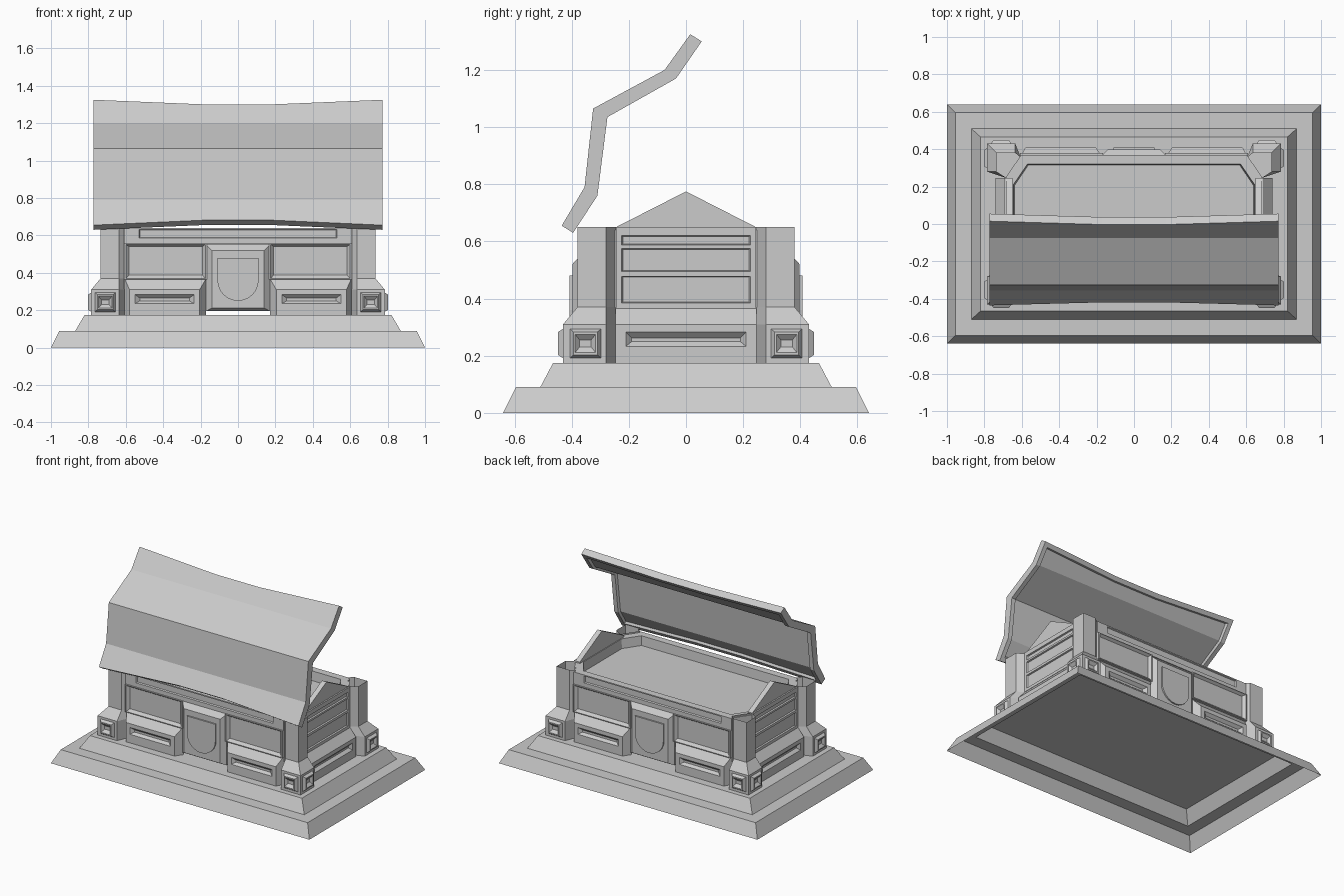
import bpy, bmesh, math

if "Cube" in bpy.data.objects:
    bpy.data.objects.remove(bpy.data.objects["Cube"])


def finish(name, bm):
    bmesh.ops.recalc_face_normals(bm, faces=bm.faces)
    me = bpy.data.meshes.new(name)
    bm.to_mesh(me)
    bm.free()
    ob = bpy.data.objects.new(name, me)
    bpy.context.collection.objects.link(ob)
    return ob


def skin(name, loops, cap=True, bottom=False):
    """Bridge a stack of closed loops of 3D points."""
    bm = bmesh.new()
    rings = [[bm.verts.new(p) for p in lp] for lp in loops]
    n = len(rings[0])
    for a, b in zip(rings, rings[1:]):
        for i in range(n):
            j = (i + 1) % n
            bm.faces.new((a[i], a[j], b[j], b[i]))
    if cap:
        bm.faces.new(rings[-1])
    if bottom:
        bm.faces.new(rings[0][::-1])
    return finish(name, bm)


def place(axis, s, u, v, d):
    return {'y': (u, s * d, v), 'x': (s * d, u, v), 'z': (u, v, d)}[axis]


def plate(name, axis, s, *rects):
    """Stepped panel: each rect is (u0, u1, v0, v1, depth)."""
    return skin(name, [[place(axis, s, u, v, d) for u, v in
                        ((a, c), (b, c), (b, e), (a, e))]
                       for a, b, c, e, d in rects])


# two-tier plinth, open underneath
plate("plinth", 'z', 1, (-1, 1, -.64, .64, 0), (-.955, .955, -.595, .595, .09),
      (-.87, .87, -.51, .51, .09), (-.82, .82, -.465, .465, .175))


# chest body with cut corners and a sunken top
def octagon(k, z):
    pts = [(.61 - k, .36 - k), (.61 - k, .36 - k), (.685 - k, .25 - k)]
    q = pts[1:]
    out = [q[1], q[0]]
    out += [(-x, y) for x, y in reversed(out)]
    out += [(-x, -y) for x, y in out]
    return [(x, y, z) for x, y in out]


skin("chest_body", [octagon(0, .195), octagon(0, .64), octagon(.04, .64),
                    octagon(.045, .575)], bottom=True)

for s in (-1, 1):
    # gable end walls
    gable = [(-.245, .2), (.245, .2), (.245, .65), (0, .775), (-.245, .65)]
    skin("gable_wall", [[(s * x, y, z) for y, z in gable] for x in (.65, .685)],
         bottom=True)

    # side panels with recesses
    for z0, z1, r0, r1 in ((.58, .65, .588, .62), (.485, .58, .495, .575),
                           (.365, .485, .385, .478)):
        plate("side_panel", 'x', s, (-.245, .245, z0, z1, .68),
              (-.245, .245, z0, z1, .695), (-.225, .225, r0, r1, .695),
              (-.22, .22, r0 + .003, r1 - .003, .685))
    plate("side_lower_panel", 'x', s, (-.247, .247, .175, .368, .69),
          (-.247, .247, .175, .31, .74), (-.21, .21, .233, .283, .74),
          (-.19, .19, .25, .262, .72))

    # front and back walls
    plate("upper_strip", 'y', s, (-.61, .61, .555, .64, .355),
          (-.61, .61, .555, .64, .37), (-.53, .53, .585, .632, .37),
          (-.525, .525, .59, .628, .362))
    plate("shield_block", 'y', s, (-.17, .17, .195, .555, .355),
          (-.17, .17, .195, .55, .37), (-.14, .14, .212, .52, .398))
    arc = [(.11 * math.cos(t), .36 - .11 * math.sin(t))
           for t in [math.pi * i / 12 for i in range(13)]]
    shield = arc + [(-.11, .48), (.11, .48)]
    skin("shield", [[(x, s * d, z) for x, z in shield] for d in (.39, .408)])
    for m in (-1, 1):
        def r(u0, u1, v0, v1, d):
            return (m * u0, m * u1, v0, v1, d)
        plate("upper_panel", 'y', s, r(.165, .61, .365, .556, .355),
              r(.165, .61, .365, .556, .38), r(.175, .6, .37, .552, .38),
              r(.19, .582, .387, .54, .362))
        plate("lower_panel", 'y', s, r(.17, .607, .175, .37, .36),
              r(.205, .58, .175, .31, .41), r(.235, .55, .235, .283, .41),
              r(.26, .525, .25, .265, .392))

        # corner posts with flared feet, hollow at the top
        foot = [(.605, .355), (.635, .43), (.785, .43), (.785, .28), (.68, .245)]
        post = [(.605, .355), (.635, .38), (.735, .38), (.735, .28), (.68, .245)]
        skin("corner_post", [[(m * x, s * y, z) for x, y in o] for o, z in
                             ((foot, .175), (foot, .31), (post, .37), (post, .65))],
             cap=False)
        # foot bosses with sunken centres
        for axis, side, u, d in (('y', s, m * .71, .429), ('x', m, s * .352, .784)):
            plate("foot_boss", axis, side,
                  *[(u - a, u + a, .243 - b, .243 + b, d + e) for a, b, e in
                    ((.055, .052, 0), (.042, .04, .019), (.036, .032, .019),
                     (.02, .012, .002))])

# raised lid: bent profile, end edges waisted in the middle
outer = [(-.435, .655), (-.355, .79), (-.325, 1.065), (-.075, 1.2), (.015, 1.325)]
inner = [(-.395, .63), (-.31, .76), (-.275, 1.035), (-.035, 1.17), (.055, 1.3)]
bm = bmesh.new()
rows = []
for x, k in ((-.772, 0), (-.17, 1), (.17, 1), (.772, 0)):
    ring = []
    for prof in (outer, inner):
        p = [list(q) for q in prof]
        for e, f, t in ((0, 1, .2), (4, 3, .2)):
            for i in (0, 1):
                p[e][i] += k * t * (prof[f][i] - prof[e][i])
        ring.append([bm.verts.new((x, y, z)) for y, z in p])
    rows.append(ring)
under = []
for a, b in zip(rows, rows[1:]):
    for i in range(4):
        bm.faces.new((a[0][i], b[0][i], b[0][i + 1], a[0][i + 1]))
        under.append(bm.faces.new((a[1][i], a[1][i + 1], b[1][i + 1], b[1][i])))
    for i in (0, 4):
        bm.faces.new((a[0][i], a[1][i], b[1][i], b[0][i]))
for e in (rows[0], rows[3]):
    for i in range(4):
        bm.faces.new((e[0][i], e[0][i + 1], e[1][i + 1], e[1][i]))
bmesh.ops.recalc_face_normals(bm, faces=bm.faces)
bmesh.ops.inset_region(bm, faces=under, thickness=.03, depth=0, use_even_offset=True)
bmesh.ops.inset_region(bm, faces=under, thickness=.008, depth=-.015,
                       use_even_offset=True)
finish("lid", bm)
